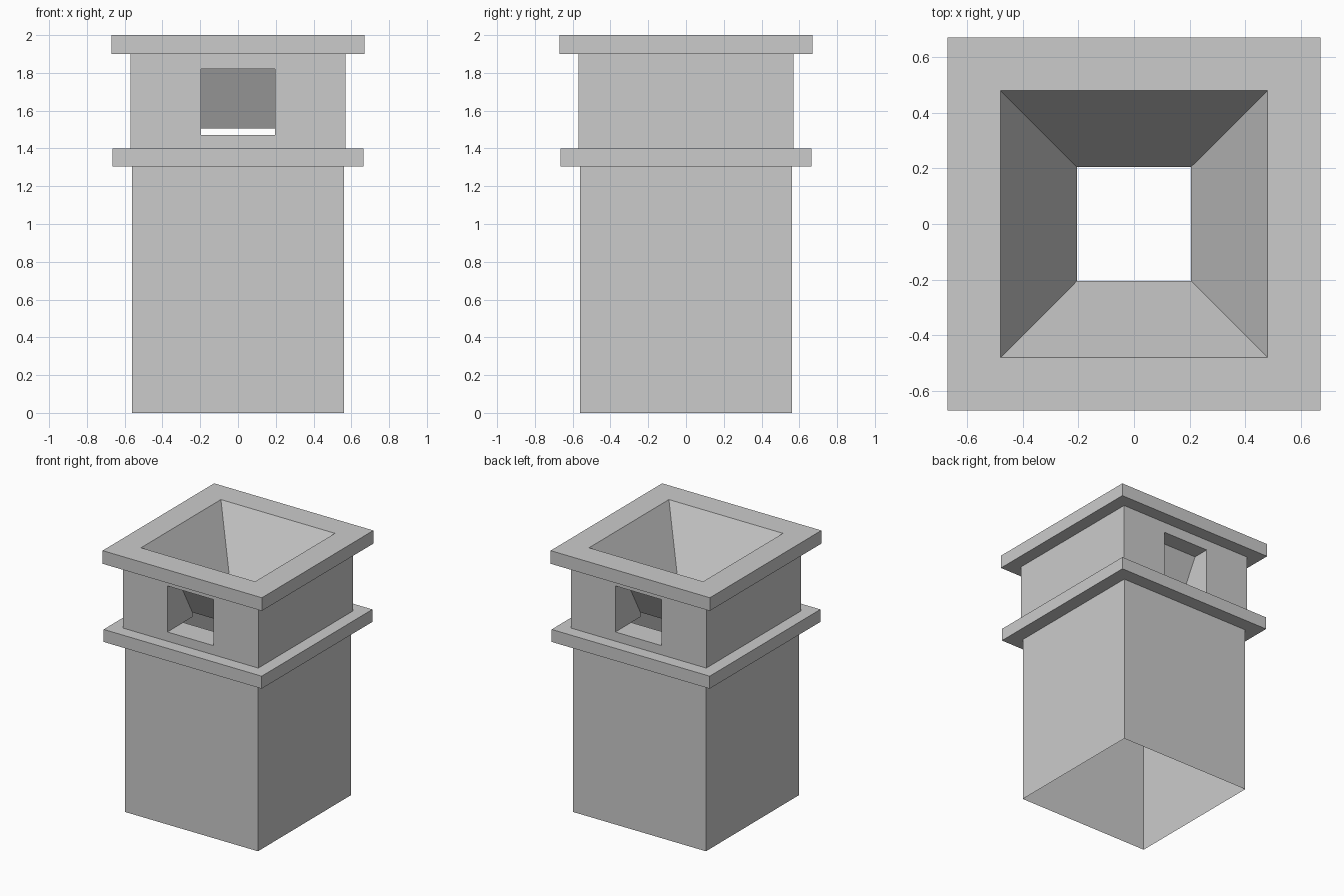
import bpy, bmesh

if "Cube" in bpy.data.objects:
    bpy.data.objects.remove(bpy.data.objects["Cube"])

WX, WZ0, WZ1 = 0.195, 1.47, 1.82      # window half width, sill and head height
WALL = 0.57                           # half width of the upper wall


def finish(name, bm):
    bmesh.ops.remove_doubles(bm, verts=bm.verts, dist=1e-5)
    bmesh.ops.recalc_face_normals(bm, faces=bm.faces)
    me = bpy.data.meshes.new(name)
    bm.to_mesh(me)
    bm.free()
    ob = bpy.data.objects.new(name, me)
    bpy.context.collection.objects.link(ob)
    return ob


def poly(bm, pts):
    bm.faces.new([bm.verts.new(p) for p in pts])


def square_loft(bm, profile, windows_at=-1):
    """Square rings (half width, height) joined in order; one band may be pierced."""
    signs = [(-1, -1), (1, -1), (1, 1), (-1, 1)]
    for k, ((r0, z0), (r1, z1)) in enumerate(zip(profile, profile[1:])):
        for i in range(4):
            if k == windows_at and i in (0, 2):
                continue
            (ax, ay), (bx, by) = signs[i], signs[(i + 1) % 4]
            poly(bm, [(ax * r0, ay * r0, z0), (bx * r0, by * r0, z0),
                      (bx * r1, by * r1, z1), (ax * r1, ay * r1, z1)])


# Tower: open-bottomed body, ledge, upper wall, cap and funnel as one skin
bm = bmesh.new()
square_loft(bm, [(0.56, 0), (0.56, 1.305), (0.665, 1.305), (0.665, 1.40),
                 (WALL, 1.40), (WALL, 1.90), (0.67, 1.90), (0.67, 2.0),
                 (0.48, 2.0), (0.205, 1.505), (0.27, 1.505), (0.485, 1.90)],
            windows_at=4)

# Pierced front and back walls: four strips around each window
outer = [(-WALL, 1.40), (WALL, 1.40), (WALL, 1.90), (-WALL, 1.90)]
inner = [(-WX, WZ0), (WX, WZ0), (WX, WZ1), (-WX, WZ1)]
for s in (-1, 1):
    for i in range(4):
        j = (i + 1) % 4
        poly(bm, [(x, s * WALL, z) for x, z in (outer[i], outer[j], inner[j], inner[i])])
finish("tower_shell", bm)

# Window linings: sill, head and two jambs running back to the funnel
for s, label in ((-1, "front"), (1, "back")):
    bm = bmesh.new()
    for z, depth in ((WZ0, 0.38), (WZ1, 0.44)):
        poly(bm, [(-WX, s * WALL, z), (WX, s * WALL, z),
                  (WX, s * depth, z), (-WX, s * depth, z)])
    for x in (-WX, WX):
        poly(bm, [(x, s * y, z) for y, z in
                  ((WALL, WZ0), (0.27, WZ0), (0.27, 1.505), (0.44, WZ1), (WALL, WZ1))])
    finish(label + "_window_lining", bm)
